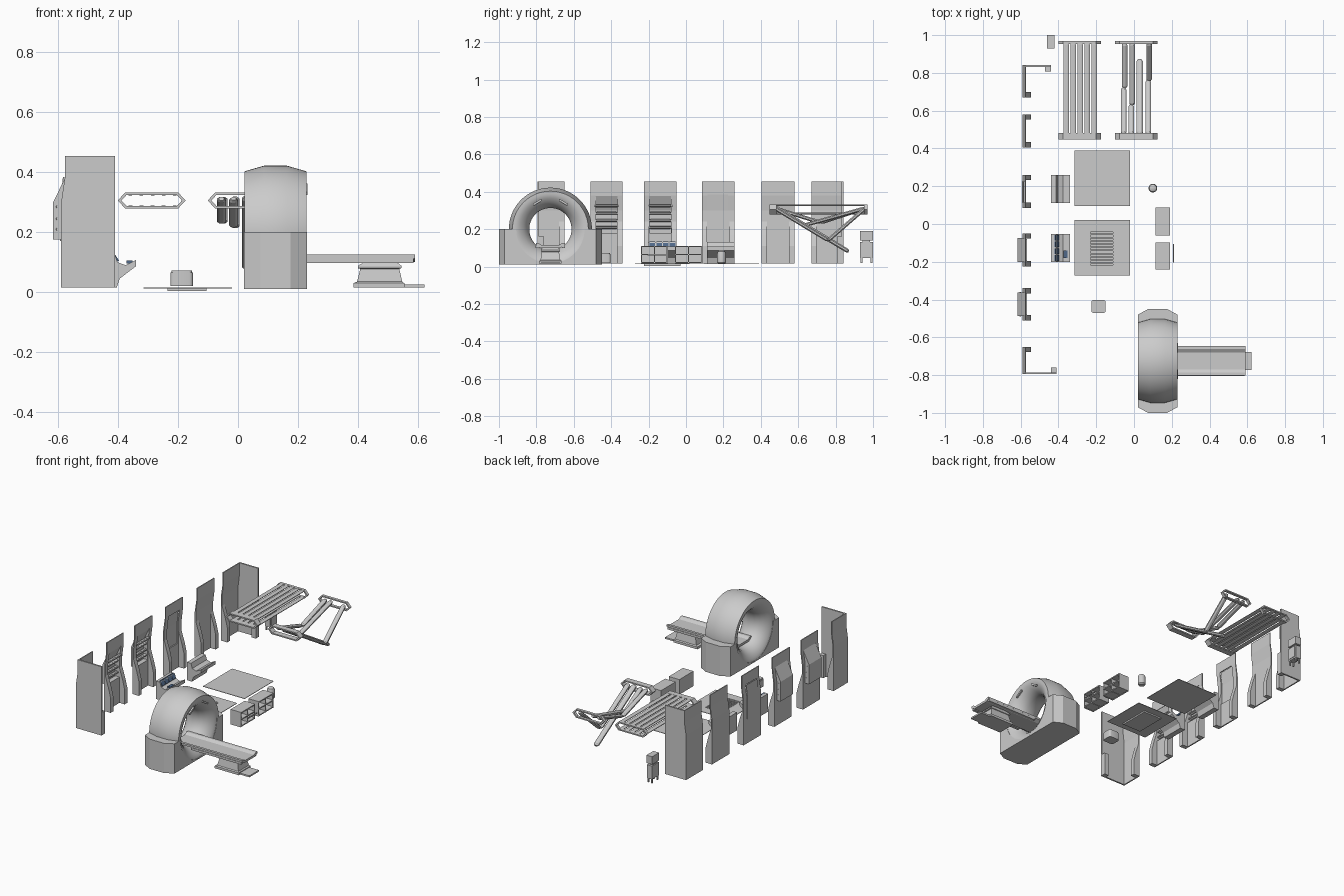
import bpy, bmesh, math
from mathutils import Vector

if "Cube" in bpy.data.objects:
    bpy.data.objects.remove(bpy.data.objects["Cube"])

def finish(name, bm, smooth=False):
    bmesh.ops.remove_doubles(bm, verts=bm.verts, dist=1e-5)
    bmesh.ops.recalc_face_normals(bm, faces=bm.faces)
    me = bpy.data.meshes.new(name)
    bm.to_mesh(me); bm.free()
    ob = bpy.data.objects.new(name, me)
    bpy.context.collection.objects.link(ob)
    if smooth:
        bpy.ops.object.select_all(action='DESELECT')
        ob.select_set(True); bpy.context.view_layer.objects.active = ob
        bpy.ops.object.shade_smooth_by_angle(angle=math.radians(35))
    return ob

def place(axis, p, t):
    return (t, p[0], p[1]) if axis == 'x' else (p[0], t, p[1]) if axis == 'y' else (p[0], p[1], t)

def prism(name, pts, axis, a, b, hole=None, smooth=False):
    """Extrude a 2D outline along an axis, optionally as a ring."""
    bm = bmesh.new()
    loops = [[bm.verts.new(place(axis, p, t)) for p in pts] for t in (a, b)]
    n = len(pts)
    def wall(l0, l1):
        for i in range(n):
            bm.faces.new((l0[i], l0[(i+1) % n], l1[(i+1) % n], l1[i]))
    wall(*loops)
    if hole:
        inner = [[bm.verts.new(place(axis, p, t)) for p in hole] for t in (a, b)]
        wall(*inner); wall(loops[0], inner[0]); wall(loops[1], inner[1])
    else:
        bm.faces.new(loops[0]); bm.faces.new(loops[1])
    return finish(name, bm, smooth)

def box(name, x0, x1, y0, y1, z0, z1, mat=None):
    ob = prism(name, [(x0, y0), (x1, y0), (x1, y1), (x0, y1)], 'z', z0, z1)
    if mat: ob.data.materials.append(mat)
    return ob

def loft(name, rings, cap=True, smooth=False, closed=False):
    bm = bmesh.new()
    vs = [[bm.verts.new(p) for p in r] for r in rings]
    n = len(vs[0])
    for k in range(len(vs) if closed else len(vs)-1):
        a, b = vs[k], vs[(k+1) % len(vs)]
        for i in range(n):
            bm.faces.new((a[i], a[(i+1) % n], b[(i+1) % n], b[i]))
    if cap:
        bm.faces.new(vs[0]); bm.faces.new(vs[-1])
    return finish(name, bm, smooth)

def beam(name, p, q, w, h, sides=8):
    """Tapered-end bar between two points; w across x, h across the other way."""
    p, q = Vector(p), Vector(q); d = (q-p).normalized()
    u = Vector((1, 0, 0)) if abs(d.x) < .9 else Vector((0, 1, 0))
    v = d.cross(u).normalized()
    L = (q-p).length; rings = []
    for t, s in ((0, .6), (.012, 1), (L-.012, 1), (L, .6)):
        rings.append([p+d*t+s*(u*w/2*math.cos(a)+v*h/2*math.sin(a))
                      for a in [math.tau*(i+.5)/sides for i in range(sides)]])
    return loft(name, rings)

def cut(ob, cutter):
    m = ob.modifiers.new('cut', 'BOOLEAN'); m.object = cutter; m.operation = 'DIFFERENCE'; m.solver = 'EXACT'
    me = bpy.data.meshes.new_from_object(ob.evaluated_get(bpy.context.evaluated_depsgraph_get()))
    ob.modifiers.clear(); ob.data = me
    bpy.data.objects.remove(cutter)

blue = bpy.data.materials.new('screen_blue'); blue.diffuse_color = (.08, .14, .25, 1)

# scanner: flared ring and chamfered base
CY, CZ, N = -.725, .2, 64
half = [(.104, .222-.019), (.038, .222), (-.038, .222), (-.104, .203), (-.104, .185), (-.096, .165),
        (-.08, .143), (-.055, .123), (-.025, .113), (.025, .113), (.055, .123), (.08, .143), (.096, .165), (.104, .185)]
rings = [[(.125+x, CY+r*math.cos(math.tau*i/N), max(.012, CZ+r*math.sin(math.tau*i/N))) for i in range(N)]
         for x, r in half]
loft('scanner_ring', rings, cap=False, smooth=True, closed=True)
brings = []
for x, e in ((.02, .245), (.075, .275), (.175, .275), (.23, .245)):
    prof = [(-e, 0), (-e, -.19), (e, -.19), (e, 0)]
    prof += [(.183*math.cos(a), -.183*math.sin(a)) for a in [math.pi*i/32 for i in range(33)]]
    brings.append([(x, CY+y, CZ+z) for y, z in prof])
loft('scanner_base', brings)
for s in (-1, 1):
    prism('scanner_button_panel', [(CY+s*.045, .352), (CY+s*.09, .325), (CY+s*.095, .335), (CY+s*.048, .363)],
          'x', .222, .232)

# patient table, rails, pedestal and foot plate
prism('table_top', [(CY-.055, .1), (CY+.055, .1), (CY+.078, .113), (CY+.078, .125), (CY+.062, .125),
                    (CY+.045, .114), (CY-.045, .114), (CY-.062, .125), (CY-.078, .125), (CY-.078, .113)], 'x', .1, .59)
for s in (-1, 1):
    box('table_rail', .23, .585, CY+s*.07-.009, CY+s*.07+.009, .098, .112)
def rect(x0, x1, w, z):
    return [(x0, CY-w, z), (x1, CY-w, z), (x1, CY+w, z), (x0, CY+w, z)]
loft('table_pedestal', [rect(.385, .555, .06, .015), rect(.385, .555, .06, .03), rect(.397, .548, .053, .035),
                        rect(.408, .538, .046, .078), rect(.4, .545, .05, .08), rect(.4, .545, .05, .088),
                        rect(.42, .53, .045, .1)])
box('foot_plate', .54, .622, CY-.048, CY+.048, .015, .025)

# wall panels with flared feet
plate = [(-.578, .455), (-.572, .455), (-.572, .38), (-.582, .3), (-.582, .015), (-.59, .015), (-.59, .3), (-.578, .38)]
rib = [(-.588, .015), (-.545, .015), (-.545, .11), (-.56, .17), (-.582, .24), (-.588, .24)]
def wall(name, y0, y1, ribs=(0, 1)):
    ob = prism(name + '_wall_panel', plate, 'y', y0, y1)
    for k in ribs:
        y = y0 if k == 0 else y1-.028
        prism(name + '_wall_foot', rib, 'y', y, y+.028)
    return ob
wall('corner_back', .67, .84, (0,))
wall('plain', .405, .58)
window = wall('window', .085, .26)
niches = [(wall('niche_a', -.225, -.05), -.1375), (wall('niche_b', -.51, -.34), -.425)]
wall('corner_front', -.79, -.65, (1,))
# corner return walls
for name, y0, y1, x1, yi0, yi1 in (('back', .832, .842, -.44, .808, .835), ('front', -.795, -.785, -.41, -.788, -.76)):
    prism(name + '_return_wall', [(-.59, .015), (x1, .015), (x1, .455), (-.578, .455), (-.578, .38), (-.59, .3)], 'y', y0, y1)
    box(name + '_return_foot', x1-.03, x1, yi0, yi1, .015, .16)

# shallow window recess
cut(window, box('cutter', -.62, -.54, .115, .225, .17, .385))
prism('window_pane', [(-.584, .385), (-.579, .385), (-.589, .3), (-.589, .17), (-.594, .17), (-.594, .3)], 'y', .115, .225)
# shelved niches bulging behind the wall
for ob, y in niches:
    cut(ob, box('cutter', -.62, -.54, y-.058, y+.058, .18, .383))
    prism('niche_back', [(-.575, .385), (-.617, .3), (-.617, .175), (-.583, .175), (-.583, .18), (-.612, .18),
                         (-.612, .3), (-.575, .377)], 'y', y-.0625, y+.0625)
    for s in (-1, 1):
        prism('niche_side', [(-.575, .385), (-.617, .3), (-.617, .175), (-.583, .175), (-.583, .3)], 'y',
              y+s*.06-.0025, y+s*.06+.0025)
    for x, z in ((-.58, .325), (-.602, .285), (-.602, .245), (-.602, .21)):
        beam('niche_rail', (x, y-.064, z), (x, y+.064, z), .016, .016, 6)
        box('niche_slat', x-.008, x+.014, y-.058, y+.058, z-.004, z+.003)

# bench and control console
seat = [(-.44, .015), (-.44, .13), (-.412, .13), (-.402, .1), (-.375, .09), (-.34, .108), (-.34, .087), (-.395, .045), (-.405, .015)]
prism('bench', seat, 'y', .112, .26)
prism('console', seat, 'y', -.202, -.052)
for i in range(4):
    y = -.195+i*.036
    prism('console_screen', [(-.421, .132), (-.402, .102), (-.397, .105), (-.416, .135)], 'y', y, y+.03).data.materials.append(blue)
box('console_keypad', -.372, -.352, -.18, -.14, .095, .106, blue)

# floor tiles, one with a grate
box('floor_tile', -.315, -.02, .095, .39, .013, .016)
tile = box('grate_floor_tile', -.315, -.02, -.272, .02, .013, .016)
cut(tile, box('cutter', -.23, -.11, -.217, -.035, 0, .03))
box('grate_tray', -.235, -.105, -.225, -.03, .004, .007)
for y in (-.225, -.035):
    box('grate_tray_end', -.235, -.105, y, y+.006, .004, .013)
for x in (-.235, -.11):
    box('grate_tray_side', x, x+.005, -.225, -.03, .004, .013)
for i in range(11):
    y = -.212+i*.017
    box('grate_slat', -.232, -.108, y, y+.008, .008, .015)

# overhead frames: intact one and one with broken beams
def hexa(cx, w, h):
    return [(cx-w, .306), (cx-w+.024*h/.026, .306+h), (cx+w-.024*h/.026, .306+h),
            (cx+w, .306), (cx+w-.024*h/.026, .306-h), (cx-w+.024*h/.026, .306-h)]
for name, cx in (('intact', -.288), ('broken', .012)):
    for y0, y1 in ((.447, .483), (.952, .97)):
        prism(name + '_frame_end', hexa(cx, .113, .027), 'y', y0, y1, hole=hexa(cx, .101, .019))
for i in range(5):
    x = -.359+i*.037
    for z in (.328, .284):
        beam('ceiling_slat', (x, .46, z), (x, .962, z), .03, .01)
for x, y, z in ((-.055, .72, .235), (-.015, .63, .22), (.075, .76, .14)):
    beam('broken_beam_near', (x, .475, .312), (x, y, z), .032, .022)
    beam('broken_beam_far', (x+.005, .958, .312), (x+.005, y, z), .032, .022)
beam('dangling_beam', (.03, .475, .318), (.03, .87, .08), .036, .024)

# open storage shelves
for y0, y1 in ((-.24, -.097), (-.06, .088)):
    for z in (.018, .061, .104):
        box('storage_shelf', .115, .19, y0, y1, z, z+.007)
    box('storage_back', .115, .12, y0, y1, .015, .111)
    for y in (y0, y1-.006, (y0+y1)/2-.003):
        box('storage_side', .116, .188, y, y+.006, .015, .111)
box('storage_handle', .206, .212, -.205, -.105, .06, .066)

# waste bin with rounded corners
def rrect(cx, cy, w, d, r):
    return [(cx+sx*(w-r)+r*math.cos(a), cy+sy*(d-r)+r*math.sin(a))
            for sx, sy, q in ((1, 1, 0), (-1, 1, 1), (-1, -1, 2), (1, -1, 3))
            for a in [math.pi/2*(q+i/3) for i in range(4)]]
prism('low_bin', rrect(-.188, -.437, .038, .034, .012), 'z', .02, .066, smooth=True)
prism('low_bin_lid', rrect(-.188, -.437, .034, .03, .01), 'z', .066, .073, smooth=True)

# round canister
loft('canister', [[(.1+r*math.cos(math.tau*i/20), .19+r*math.sin(math.tau*i/20), z) for i in range(20)]
                  for r, z in ((.018, .015), (.023, .022), (.023, .07), (.019, .081), (.01, .086))], smooth=True)

# small two-part cabinet on legs
box('cabinet_lower', -.46, -.423, .93, 1, .045, .13)
box('cabinet_neck', -.455, -.43, .945, .985, .13, .14)
box('cabinet_upper', -.46, -.42, .93, 1, .14, .19)
box('cabinet_door', -.423, -.42, .94, .99, .055, .12)
for x in (-.458, -.433):
    for y in (.933, .987):
        box('cabinet_leg', x, x+.008, y, y+.01, .018, .045)

for m in bpy.data.materials:
    if m.users and not m.is_grease_pencil:
        m.use_nodes = True
        m.node_tree.nodes["Principled BSDF"].inputs["Base Color"].default_value = m.diffuse_color
